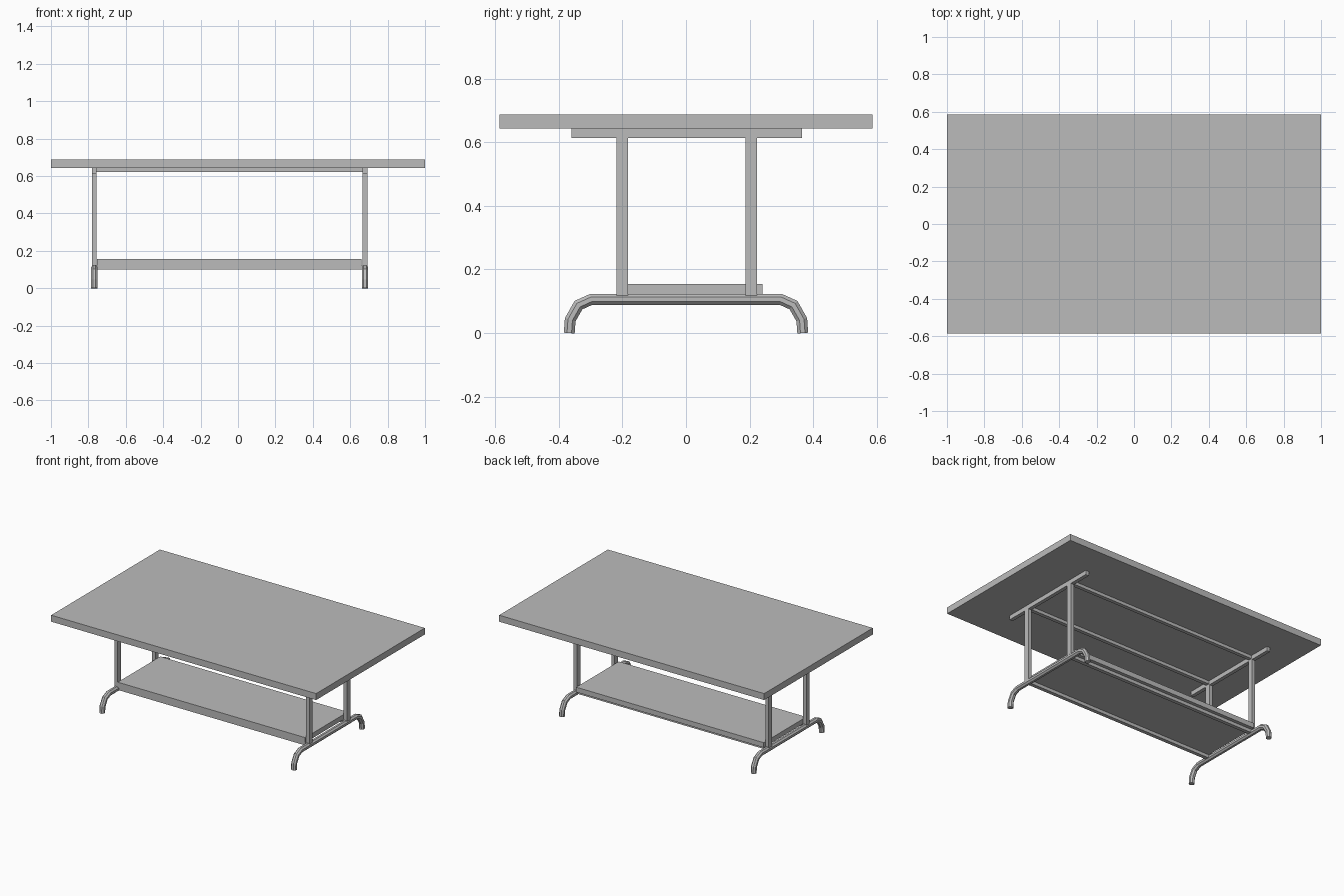
import bpy, bmesh, math
from mathutils import Vector

cube = bpy.data.objects.get("Cube")
if cube:
    bpy.data.objects.remove(cube, do_unlink=True)

# One plain grey for the whole table
GREY = (0.5, 0.5, 0.5, 1.0)
grey = bpy.data.materials.new("plain_grey")
grey.use_nodes = True
grey.diffuse_color = GREY
grey.node_tree.nodes["Principled BSDF"].inputs["Base Color"].default_value = GREY


def finish(bm, name):
    bmesh.ops.recalc_face_normals(bm, faces=bm.faces)
    mesh = bpy.data.meshes.new(name)
    bm.to_mesh(mesh)
    bm.free()
    mesh.materials.append(grey)
    obj = bpy.data.objects.new(name, mesh)
    bpy.context.scene.collection.objects.link(obj)
    return obj


def box(name, x, y, z):
    """Box from (min, max) ranges on each axis."""
    bm = bmesh.new()
    bmesh.ops.create_cube(bm, size=1)
    for v in bm.verts:
        v.co = [lo + (c + 0.5) * (hi - lo) for c, (lo, hi) in zip(v.co, (x, y, z))]
    return finish(bm, name)


def around(c, width):
    return (c - width / 2, c + width / 2)


def bent_tube(name, x, path, radius, sides=8):
    """Faceted tube swept along a path of (y, z) points, with mitred bends."""
    bm = bmesh.new()
    pts = [Vector((0, y, z)) for y, z in path]
    rings = []
    for i, p in enumerate(pts):
        into = (p - pts[max(i - 1, 0)]).normalized()
        out = (pts[min(i + 1, len(pts) - 1)] - p).normalized()
        along = (into + out).normalized()
        side = Vector((0, -along.z, along.y))
        miter = 1 / max(along.dot(into), along.dot(out))
        ring = []
        for k in range(sides):
            a = math.tau * (k + 0.5) / sides
            co = p + side * (math.sin(a) * radius * miter)
            ring.append(bm.verts.new((x + math.cos(a) * radius, co.y, co.z)))
        rings.append(ring)
    for a, b in zip(rings, rings[1:]):
        for k in range(sides):
            j = (k + 1) % sides
            bm.faces.new((a[k], a[j], b[j], b[k]))
    bm.faces.new(rings[0])
    bm.faces.new(rings[-1])
    return finish(bm, name)


FRAMES = {"right": -0.768, "left": 0.679}
POSTS = {"front": -0.2, "back": 0.205}

# Tabletop and lower shelf
box("tabletop", (-1, 1), (-0.586, 0.586), (0.643, 0.687))
box("shelf", (-0.755, 0.66), (-0.218, 0.241), (0.121, 0.155))

# Arched floor tube, drawn as one half and mirrored
half = [(-0.367, 0), (-0.364, 0.042), (-0.338, 0.088), (-0.298, 0.106)]
arch = half + [(-y, z) for y, z in reversed(half)]

# End frames: floor tube, two posts and a bar under the top
for side, x in FRAMES.items():
    bent_tube(f"{side}_foot", x, arch, 0.0185)
    box(f"{side}_top_bar", around(x, 0.025), (-0.36, 0.365), (0.614, 0.643))
    for end, y in POSTS.items():
        box(f"{side}_{end}_post", around(x, 0.025), around(y, 0.036), (0.117, 0.614))

# Long rails joining the end frames under the top and under the shelf
span = (FRAMES["right"], FRAMES["left"])
for end, y in POSTS.items():
    box(f"{end}_upper_rail", span, around(y, 0.025), (0.622, 0.643))
    box(f"{end}_shelf_rail", span, around(y, 0.025), (0.099, 0.121))
